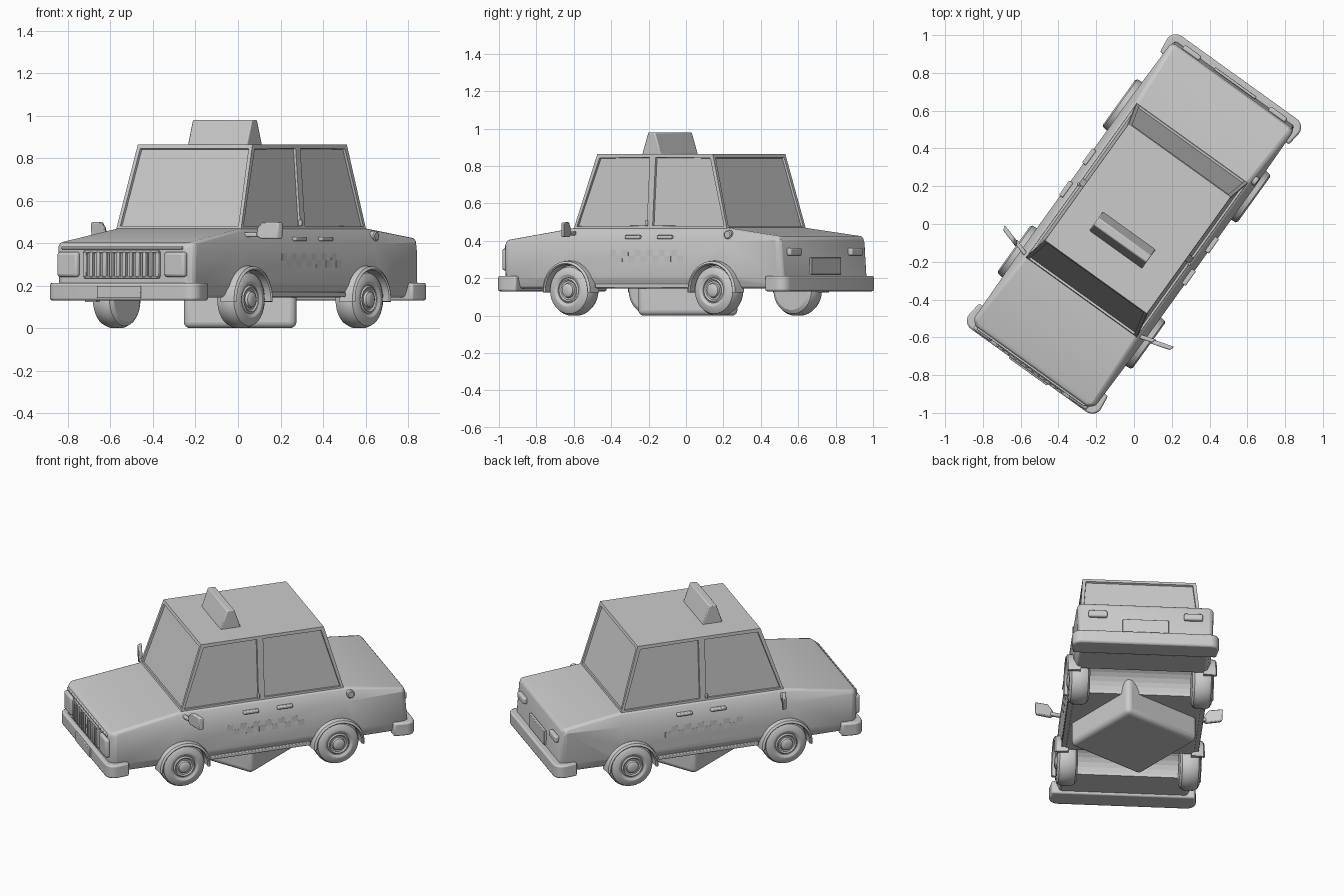
import bpy, bmesh, math
from mathutils import Matrix

if "Cube" in bpy.data.objects:
    bpy.data.objects.remove(bpy.data.objects["Cube"])

HEADING = math.radians(-35.7)   # the car stands turned on the grid
AXLE, R = 0.477, 0.135


def finish(name, bm, bevel=0.0, segs=2, turned=True):
    bmesh.ops.recalc_face_normals(bm, faces=bm.faces)
    me = bpy.data.meshes.new(name)
    bm.to_mesh(me)
    bm.free()
    ob = bpy.data.objects.new(name, me)
    bpy.context.collection.objects.link(ob)
    if turned:
        ob.rotation_euler.z = HEADING
    if bevel:
        m = ob.modifiers.new("bevel", 'BEVEL')
        m.width, m.segments, m.limit_method = bevel, segs, 'ANGLE'
        m.angle_limit = math.radians(35)
    return ob


def box(name, c, s, bevel=0.0, rot=0.0, segs=2, turned=True):
    bm = bmesh.new()
    bmesh.ops.create_cube(bm, size=1)
    mat = Matrix.Translation(c) @ Matrix.Rotation(rot, 4, 'Z') @ Matrix.Diagonal((*s, 1))
    bmesh.ops.transform(bm, matrix=mat, verts=bm.verts)
    return finish(name, bm, bevel, segs, turned)


def loft(name, rings, bevel=0.0, segs=2, closed=False):
    bm = bmesh.new()
    vs = [[bm.verts.new(p) for p in r] for r in rings]
    n = len(vs[0])
    for i in range(len(vs) if closed else len(vs) - 1):
        a, b = vs[i], vs[(i + 1) % len(vs)]
        for k in range(n):
            bm.faces.new((a[k], a[(k + 1) % n], b[(k + 1) % n], b[k]))
    if not closed:
        bm.faces.new(vs[0])
        bm.faces.new(vs[-1])
    return finish(name, bm, bevel, segs)


def lathe(name, prof, side, y, z, n=32):
    """profile of (distance from centre line, radius) spun about the axle"""
    rings = [[(side * u, y + r * math.cos(2 * math.pi * k / n),
               z + r * math.sin(2 * math.pi * k / n)) for k in range(n)] for u, r in prof]
    return loft(name, rings)


# lower body: cross sections (y, width at crease, width at top, crease z, top z)
sections = [(-.93, .365, .355, .37, .39), (-.90, .397, .385, .385, .405),
            (-.47, .405, .365, .395, .47), (.53, .405, .365, .395, .47),
            (.885, .40, .385, .41, .425), (.92, .385, .36, .39, .415)]
rings = []
for y, w, t, zc, zt in sections:
    half = [(w - .025, .145), (w - .004, .20), (w, zc), (t, zt)]
    yt = y - .02 if y > .9 else y
    pts = half + [(-u, z) for u, z in reversed(half)]
    rings.append([(u, yt if z > .35 else y, z) for u, z in pts])
body = loft("body", rings, .012)

# wheel wells cut across the full width
for y in (-AXLE, AXLE):
    cut = lathe("wheel_well_cutter", [(-.6, .143), (.6, .143)], 1, y, .135)
    cut.hide_render = True
    cut.hide_viewport = True
    m = body.modifiers.new("well", 'BOOLEAN')
    m.operation, m.object, m.solver = 'DIFFERENCE', cut, 'EXACT'

# cabin with recessed windows
bm = bmesh.new()
low = [(-.362, -.48), (.362, -.48), (.362, .02), (.362, .53), (-.362, .53), (-.362, .02)]
top = [(-.332, -.345), (.332, -.345), (.332, .02), (.332, .415), (-.332, .415), (-.332, .02)]
a = [bm.verts.new((x, y, .462)) for x, y in low]
b = [bm.verts.new((x, y, .865)) for x, y in top]
walls = [bm.faces.new((a[i], a[(i + 1) % 6], b[(i + 1) % 6], b[i])) for i in range(6)]
bm.faces.new(b)
bm.faces.new(a[::-1])
bmesh.ops.recalc_face_normals(bm, faces=bm.faces)
bmesh.ops.inset_individual(bm, faces=walls, thickness=.027, depth=0)
bmesh.ops.inset_individual(bm, faces=walls, thickness=.002, depth=-.012)
finish("cabin", bm)

# roof sign
loft("roof_sign", [[(x, -.168, .86), (x, -.042, .86), (x, -.083, .98), (x, -.127, .98)]
                   for x in (-.172, .172)], .006)

# bumpers and number plates
for s, n in ((-1, "front"), (1, "rear")):
    r, yo, yi, w = .055, .955, .82, .43
    arc = [(w - r + r * math.cos(t), yo - r + r * math.sin(t))
           for t in [math.pi / 2 * k / 6 for k in range(7)]]
    outline = [(w - .01, yi)] + arc + [(-u, v) for u, v in reversed(arc)] + [(-w + .01, yi)]
    loft(n + "_bumper", [[(u, s * v, z) for u, v in outline] for z in (.13, .213)], .01)
box("front_plate", (0, -.957, .17), (.25, .014, .058), .003)
box("rear_plate", (0, .918, .265), (.27, .016, .09), .003)

# front lamps, grille and rear lamps
for s in (-1, 1):
    box("headlight", (s * .31, -.932, .30), (.12, .036, .118), .014, segs=3)
    box("tail_light", (s * .28, .914, .342), (.11, .03, .042), .01, segs=3)
    box("grille_rail", (0, -.934, .30 + s * .06), (.43, .02, .012), .003)
for i in range(12):
    box("grille_bar", (-.21 + i * .42 / 11, -.936, .30), (.018, .026, .118), .004)
box("hood_lip", (0, -.928, .378), (.70, .022, .014), .004)

# wheels and flared arches
tyre = [(.30, .07), (.30, .105), (.312, .125), (.335, R), (.385, R), (.408, .125),
        (.42, .105), (.422, .085), (.414, .068), (.405, .064)]
rim = [(.33, .066), (.412, .066), (.418, .058), (.412, .05), (.412, .04),
       (.424, .036), (.43, .026), (.432, .012)]
for s in (-1, 1):
    for y in (-AXLE, AXLE):
        lathe("tyre", tyre, s, y, R)
        lathe("hub", rim, s, y, R)
        arch = []
        for k in range(21):
            t = math.radians(-4 + 188 * k / 20)
            arch.append([(s * u, y + r * math.cos(t), .135 + r * math.sin(t))
                         for u, r in ((.36, .138), (.434, .138), (.44, .144),
                                      (.432, .156), (.36, .164))])
        loft("wheel_arch", arch)

    # sill, door handles and lock pins
    box("sill", (s * .388, 0, .158), (.03, .62, .022), .004)
    for y in (-.06, .15):
        box("door_handle", (s * .40, y, .42), (.026, .095, .02), .006)
    box("lock_pin", (s * .362, .0, .495), (.016, .016, .03), .005)

    # door mirror
    box("mirror_arm", (s * .415, -.452, .44), (.09, .022, .022), .006, s * .3)
    m = [[(s * (u + .005 * q), -.435 + q * .014 + (u - .49) * .3, z)
          for u, z in ((.44, .435), (.46, .42), (.545, .42), (.548, .498), (.47, .5), (.445, .47))]
         for q in (-1, 1)]
    loft("door_mirror", m, .006)

    # chequered strip on the doors
    for i in range(12):
        box("check", (s * .4005, -.19 + i * .04, (.335, .303)[i % 2]), (.008, .04, .034))

# fuel cap on the right flank
lathe("fuel_cap", [(.375, .024), (.397, .024), (.402, .018)], 1, .56, .433, 20)

# rounded block under the floor, square to the grid
box("under_block", (.01, .01, .12), (.53, .53, .24), .03, segs=4, turned=False)

bpy.ops.object.select_all(action='DESELECT')
for ob in bpy.context.scene.objects:
    if not ob.hide_render:
        ob.select_set(True)
bpy.context.view_layer.objects.active = body
bpy.ops.object.shade_smooth_by_angle(angle=math.radians(30))
